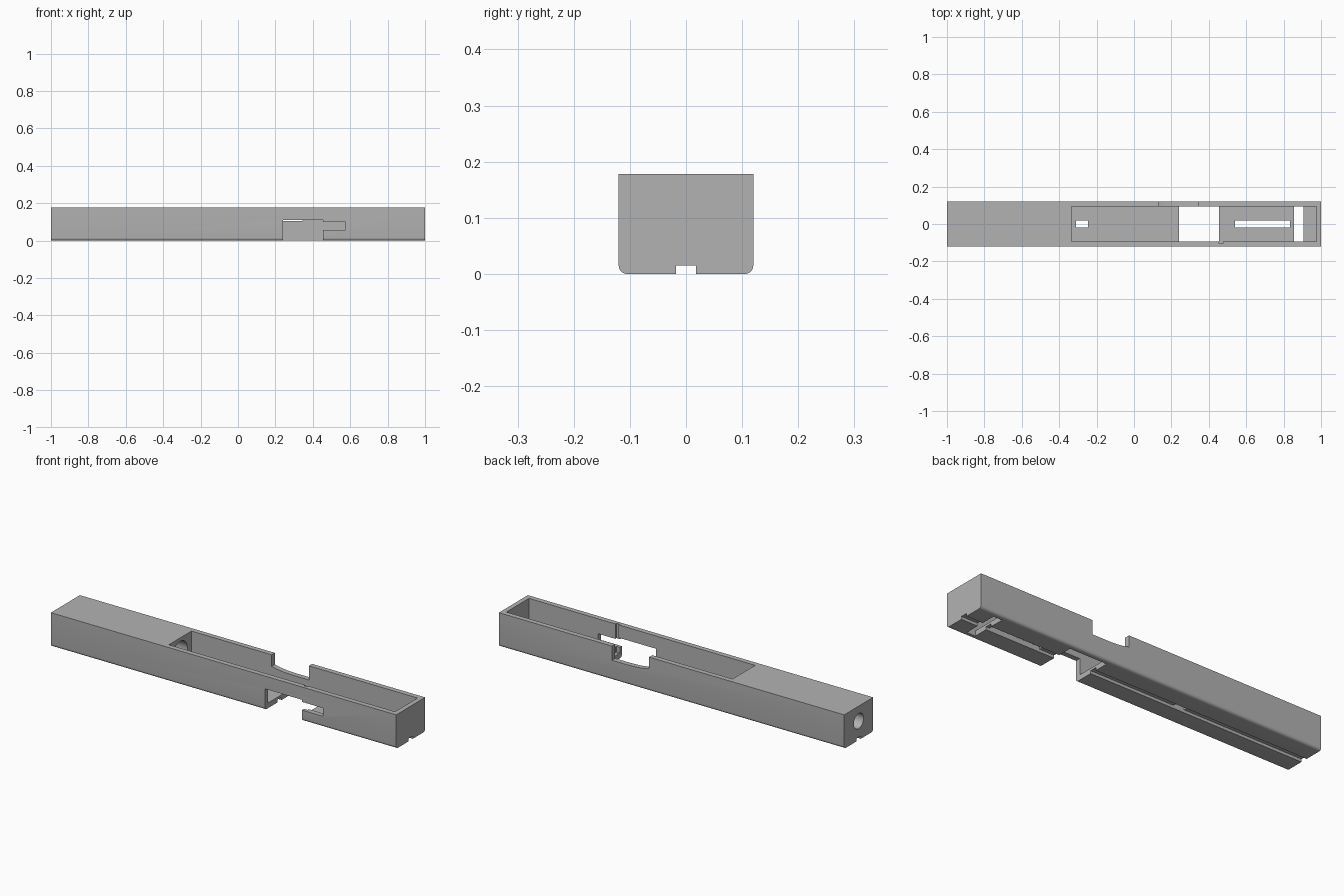
import bpy, bmesh, math

if "Cube" in bpy.data.objects:
    bpy.data.objects.remove(bpy.data.objects["Cube"], do_unlink=True)

LENGTH, WIDTH, HEIGHT = 2.0, 0.24, 0.178
INNER = 0.0935      # half width of the pocket
FLOOR = 0.027       # floor thickness
SLOT = 0.018        # half width of the narrow slots
ROUND = 0.015       # bottom edge radius

grey = bpy.data.materials.new("plain grey")
grey.use_nodes = True
colour = (0.45, 0.45, 0.45, 1)
grey.diffuse_color = colour
grey.node_tree.nodes["Principled BSDF"].inputs["Base Color"].default_value = colour


def prism(name, points, start, end, axis):
    """Extrude a closed profile along x (points are y, z) or y (points are x, z)."""
    bm = bmesh.new()
    place = (lambda p, t: (t, p[0], p[1])) if axis == "x" else (lambda p, t: (p[0], t, p[1]))
    face = bm.faces.new([bm.verts.new(place(p, start)) for p in points])
    moved = bmesh.ops.extrude_face_region(bm, geom=[face])["geom"]
    shift = place((0, 0), end - start)
    bmesh.ops.translate(bm, vec=shift, verts=[v for v in moved if isinstance(v, bmesh.types.BMVert)])
    bmesh.ops.recalc_face_normals(bm, faces=bm.faces)
    mesh = bpy.data.meshes.new(name)
    bm.to_mesh(mesh)
    bm.free()
    mesh.materials.append(grey)
    obj = bpy.data.objects.new(name, mesh)
    bpy.context.scene.collection.objects.link(obj)
    return obj


def box(name, x, y, z):
    return prism(name, [(x[0], z[0]), (x[1], z[0]), (x[1], z[1]), (x[0], z[1])], y[0], y[1], "y")


def bore(name, radius, height, start, end):
    ring = [(radius * math.cos(math.tau * i / 40), height + radius * math.sin(math.tau * i / 40))
            for i in range(40)]
    return prism(name, ring, start, end, "x")


# Long body with rounded lower edges
corner = [math.pi / 2 * i / 6 for i in range(7)]
right_side = [(WIDTH / 2 - ROUND + ROUND * math.sin(a), ROUND - ROUND * math.cos(a)) for a in corner]
right_side.append((WIDTH / 2, HEIGHT))
profile = right_side + [(-y, z) for y, z in reversed(right_side)]
body = prism("receiver_body", profile, -LENGTH / 2, LENGTH / 2, "x")

across, tall = (-INNER, INNER), (-0.05, 0.06)
narrow = (-SLOT, SLOT)
cutters = [
    # Open pocket and underside groove
    box("pocket", (-0.335, 0.975), across, (FLOOR, 0.3)),
    box("groove", (-1.1, 1.1), narrow, (-0.05, 0.015)),
    # Openings through the floor
    box("floor_well", (0.24, 0.455), across, tall),
    box("rear_opening", (0.855, 0.905), across, tall),
    box("long_slot", (0.54, 0.835), narrow, tall),
    box("small_slot", (-0.31, -0.245), narrow, tall),
    # Opening and side slot in the front wall
    box("side_opening", (0.24, 0.455), (-0.2, -0.08), (-0.05, 0.111)),
    box("side_slot", (0.44, 0.575), (-0.2, -0.08), (0.057, 0.1)),
    box("inner_channel", (0.455, 0.475), (-0.103, -0.08), (FLOOR + 0.001, 0.3)),
    # Scooped notch in the top of the back wall
    prism("back_notch", [(0.13, 0.3), (0.13, 0.118), (0.16, 0.111), (0.2, 0.106),
                         (0.25, 0.104), (0.345, 0.104), (0.345, 0.3)], 0.08, 0.2, "y"),
    # Bore through the solid end, wider toward the pocket
    bore("end_bore", 0.04, 0.1, -1.1, -0.3),
    bore("wide_bore", 0.06, 0.1, -0.9, -0.3),
]

for cutter in cutters:
    cutter.hide_render = True
    cut = body.modifiers.new(cutter.name, "BOOLEAN")
    cut.operation, cut.solver, cut.object = "DIFFERENCE", "EXACT", cutter

# Bake the cuts and drop the cutters
bpy.context.view_layer.update()
graph = bpy.context.evaluated_depsgraph_get()
baked = bpy.data.meshes.new_from_object(body.evaluated_get(graph))
body.modifiers.clear()
body.data = baked
for cutter in cutters:
    bpy.data.objects.remove(cutter, do_unlink=True)

bpy.ops.object.select_all(action="DESELECT")
body.select_set(True)
bpy.context.view_layer.objects.active = body
bpy.ops.object.shade_smooth_by_angle(angle=math.radians(30))
